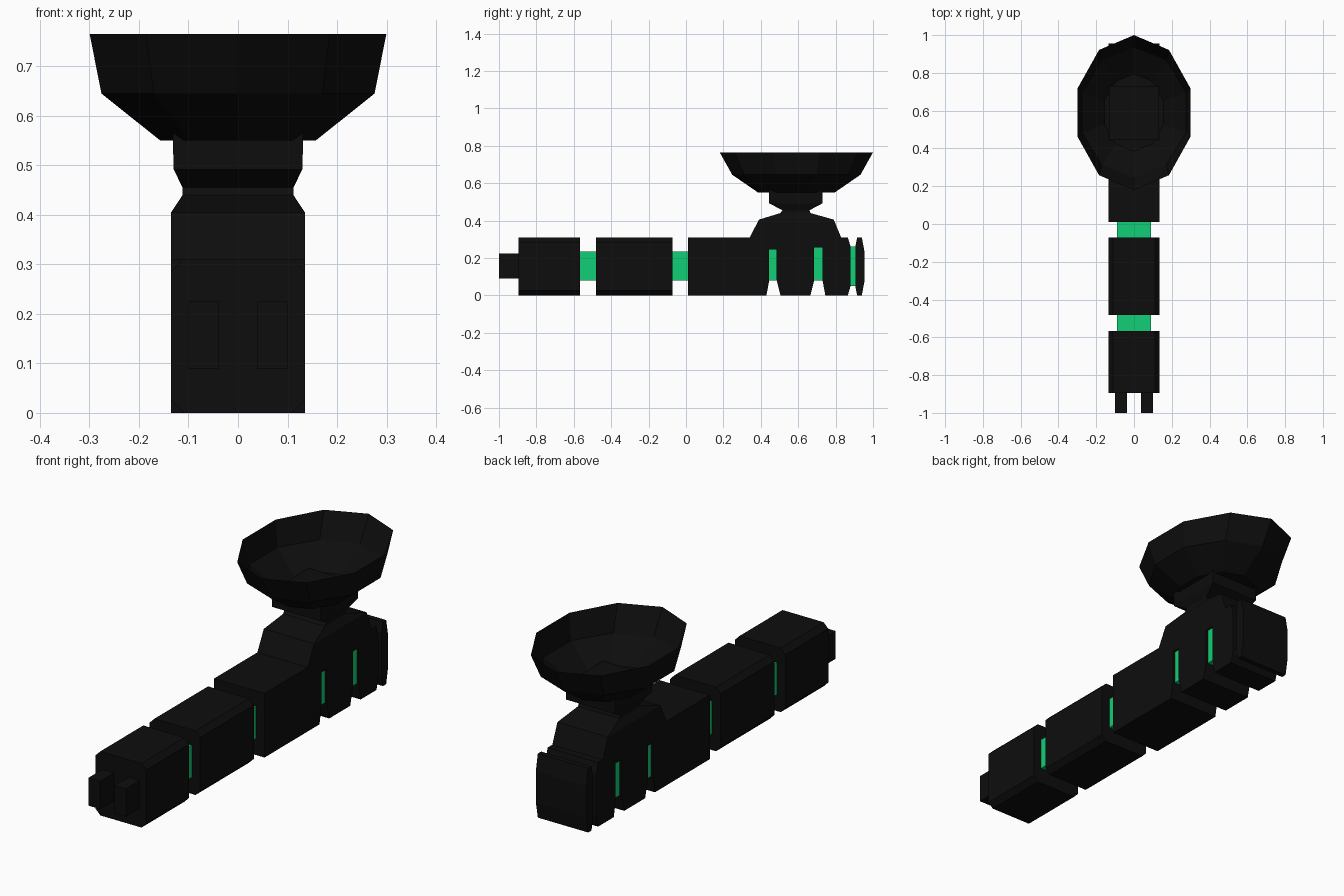
import bpy, bmesh, math

cube = bpy.data.objects.get("Cube")
if cube:
    bpy.data.objects.remove(cube, do_unlink=True)


def flat_colour(name, rgb):
    m = bpy.data.materials.new(name)
    m.use_nodes = True
    m.diffuse_color = (*rgb, 1)
    m.node_tree.nodes["Principled BSDF"].inputs["Base Color"].default_value = (*rgb, 1)
    return m


BLACK = flat_colour("black", (0.004, 0.004, 0.004))
GREEN = flat_colour("bright_green", (0.006, 0.62, 0.18))


def finish(name, bm, mat, closed=True):
    if closed:
        bmesh.ops.recalc_face_normals(bm, faces=bm.faces)
    mesh = bpy.data.meshes.new(name)
    bm.to_mesh(mesh)
    bm.free()
    mesh.materials.append(mat)
    ob = bpy.data.objects.new(name, mesh)
    bpy.context.collection.objects.link(ob)
    return ob


def loft(name, rings, mat, cap_start=True, cap_end=True):
    """Skin a list of equally long point rings."""
    bm = bmesh.new()
    rows = [[bm.verts.new(p) for p in ring] for ring in rings]
    n = len(rows[0])
    for a, b in zip(rows, rows[1:]):
        for i in range(n):
            j = (i + 1) % n
            bm.faces.new((a[i], a[j], b[j], b[i]))
    if cap_start:
        bm.faces.new(rows[0][::-1])
    if cap_end:
        bm.faces.new(rows[-1])
    return finish(name, bm, mat, cap_start and cap_end)


def side_prism(name, profile, half, mat):
    """Extrude a (y, z) outline across the width."""
    return loft(name, [[(x, y, z) for y, z in profile] for x in (-half, half)], mat)


def block(name, x0, x1, y0, y1, z0, z1, mat, c=0.0):
    """Box along y, its long edges optionally chamfered by c."""
    if c:
        sec = [(x0 + c, z0), (x1 - c, z0), (x1, z0 + c), (x1, z1 - c),
               (x1 - c, z1), (x0 + c, z1), (x0, z1 - c), (x0, z0 + c)]
    else:
        sec = [(x0, z0), (x1, z0), (x1, z1), (x0, z1)]
    return loft(name, [[(x, y, z) for x, z in sec] for y in (y0, y1)], mat)


W, H = 0.135, 0.31

# Handle segments, joined by green cores
for label, y0, y1 in (("front", -0.895, -0.567), ("middle", -0.482, -0.072)):
    block(label + "_segment", -W, W, y0, y1, 0, H, BLACK, 0.025)
for label, y0, y1 in (("front", -0.57, -0.48), ("rear", -0.075, 0.015)):
    block(label + "_core", -0.09, 0.09, y0, y1, 0.08, 0.235, GREEN)

# Two prongs at the front
for label, s in (("left", 1), ("right", -1)):
    xs = sorted((s * 0.038, s * 0.1))
    block(label + "_prong", *xs, -1.0, -0.89, 0.09, 0.225, BLACK)

# Main body with two notches in its underside
body = [(0.01, 0), (0.43, 0), (0.445, 0.08), (0.445, 0.245), (0.485, 0.245),
        (0.485, 0.08), (0.505, 0), (0.665, 0), (0.685, 0.08), (0.685, 0.255),
        (0.73, 0.255), (0.73, 0.08), (0.745, 0), (0.865, 0), (0.88, 0.05),
        (0.88, 0.26), (0.865, H), (0.01, H)]
side_prism("main_body", body, W, BLACK)
block("front_notch_light", -0.125, 0.125, 0.445, 0.485, 0.08, 0.245, GREEN)
block("rear_notch_light", -0.125, 0.125, 0.685, 0.73, 0.08, 0.255, GREEN)
block("end_light", -0.115, 0.115, 0.88, 0.906, 0.05, 0.26, GREEN)

# End cap
cap = [(0.915, 0), (0.94, 0), (0.955, 0.08), (0.955, 0.23),
       (0.94, H), (0.915, H), (0.905, 0.26), (0.905, 0.05)]
side_prism("end_cap", cap, W, BLACK)


# Shoulder and waisted neck: half width, y range, height
def rect(half, y0, y1, z):
    return [(-half, y0, z), (half, y0, z), (half, y1, z), (-half, y1, z)]


loft("shoulder_and_neck", [
    rect(W, 0.34, 0.83, H - 0.002), rect(W, 0.39, 0.79, 0.405),
    rect(0.112, 0.505, 0.665, 0.44), rect(0.112, 0.515, 0.66, 0.455),
    rect(0.13, 0.445, 0.73, 0.492), rect(0.132, 0.445, 0.73, 0.57)], BLACK)


# Open ten-sided bowl
def oval(rx, ry, z):
    turn = math.tau / 10
    return [(rx * math.sin(i * turn), 0.59 - ry * math.cos(i * turn), z)
            for i in range(10)]


loft("bowl", [oval(0.165, 0.205, 0.55), oval(0.29, 0.343, 0.645),
              oval(0.315, 0.41, 0.765)], BLACK, cap_end=False)
